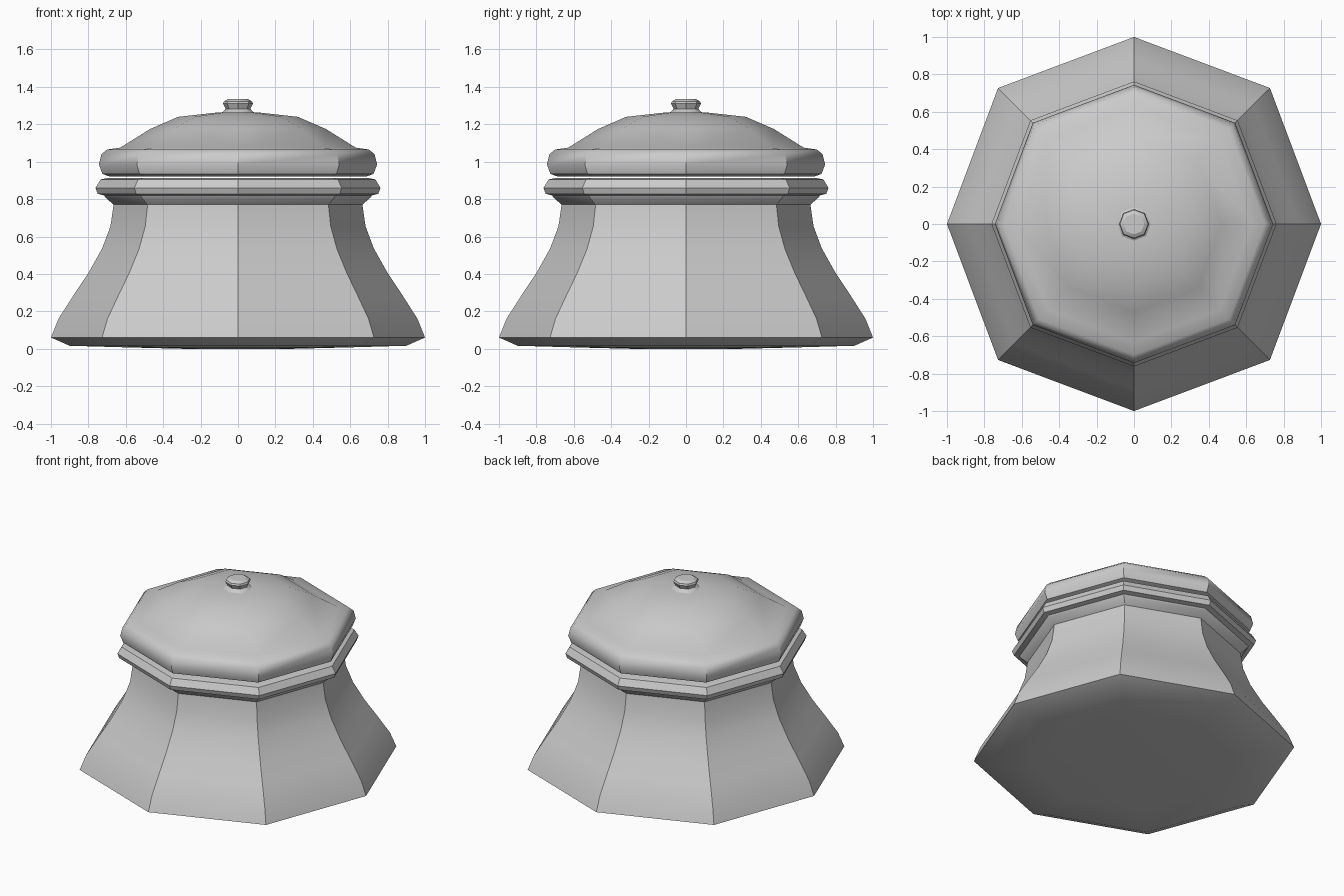
import bpy, bmesh, math

if "Cube" in bpy.data.objects:
    bpy.data.objects.remove(bpy.data.objects["Cube"])

grey = bpy.data.materials.new("light_grey")
grey.diffuse_color = (0.6, 0.6, 0.6, 1)
grey.use_nodes = True
grey.node_tree.nodes["Principled BSDF"].inputs["Base Color"].default_value = grey.diffuse_color

SIDES = 8
DIAGONAL = 1.028   # diagonal corners sit slightly further out


def lathe(name, profile, angle=30):
    """Octagonal turned part from (radius, height) points, bottom to top."""
    bm = bmesh.new()
    rings = []
    for r, z in profile:
        ring = []
        for i in range(SIDES):
            a = 2 * math.pi * i / SIDES
            rr = r * (DIAGONAL if i % 2 else 1)
            ring.append(bm.verts.new((rr * math.cos(a), rr * math.sin(a), z)))
        rings.append(ring)
    for low, high in zip(rings, rings[1:]):
        for i in range(SIDES):
            j = (i + 1) % SIDES
            bm.faces.new((low[i], low[j], high[j], high[i]))
    bm.faces.new(rings[0][::-1])
    bm.faces.new(rings[-1])
    mesh = bpy.data.meshes.new(name)
    bm.to_mesh(mesh)
    bm.free()
    mesh.materials.append(grey)
    obj = bpy.data.objects.new(name, mesh)
    bpy.context.collection.objects.link(obj)
    bpy.ops.object.select_all(action='DESELECT')
    obj.select_set(True)
    bpy.context.view_layer.objects.active = obj
    bpy.ops.object.shade_smooth_by_angle(angle=math.radians(angle))
    return obj


# Flared body with a shallow underside
lathe("body", [(0.3, 0.0), (0.62, 0.008), (0.9, 0.016), (1.0, 0.06),
               (0.96, 0.16), (0.88, 0.285), (0.80, 0.405), (0.727, 0.535),
               (0.682, 0.655), (0.665, 0.77)])

# Collar moulding around the mouth
lathe("collar", [(0.665, 0.77), (0.71, 0.81), (0.715, 0.82), (0.75, 0.828),
                 (0.762, 0.86), (0.735, 0.905), (0.70, 0.912)])

# Lid with rounded rim and shallow dome
lathe("lid", [(0.69, 0.922), (0.725, 0.935), (0.744, 0.985), (0.73, 1.04),
              (0.70, 1.065), (0.63, 1.075), (0.47, 1.175), (0.32, 1.24),
              (0.12, 1.262), (0.05, 1.264)], 35)

# Small knob
lathe("knob", [(0.10, 1.258), (0.08, 1.267), (0.066, 1.283), (0.08, 1.31),
               (0.075, 1.322), (0.055, 1.334)])
